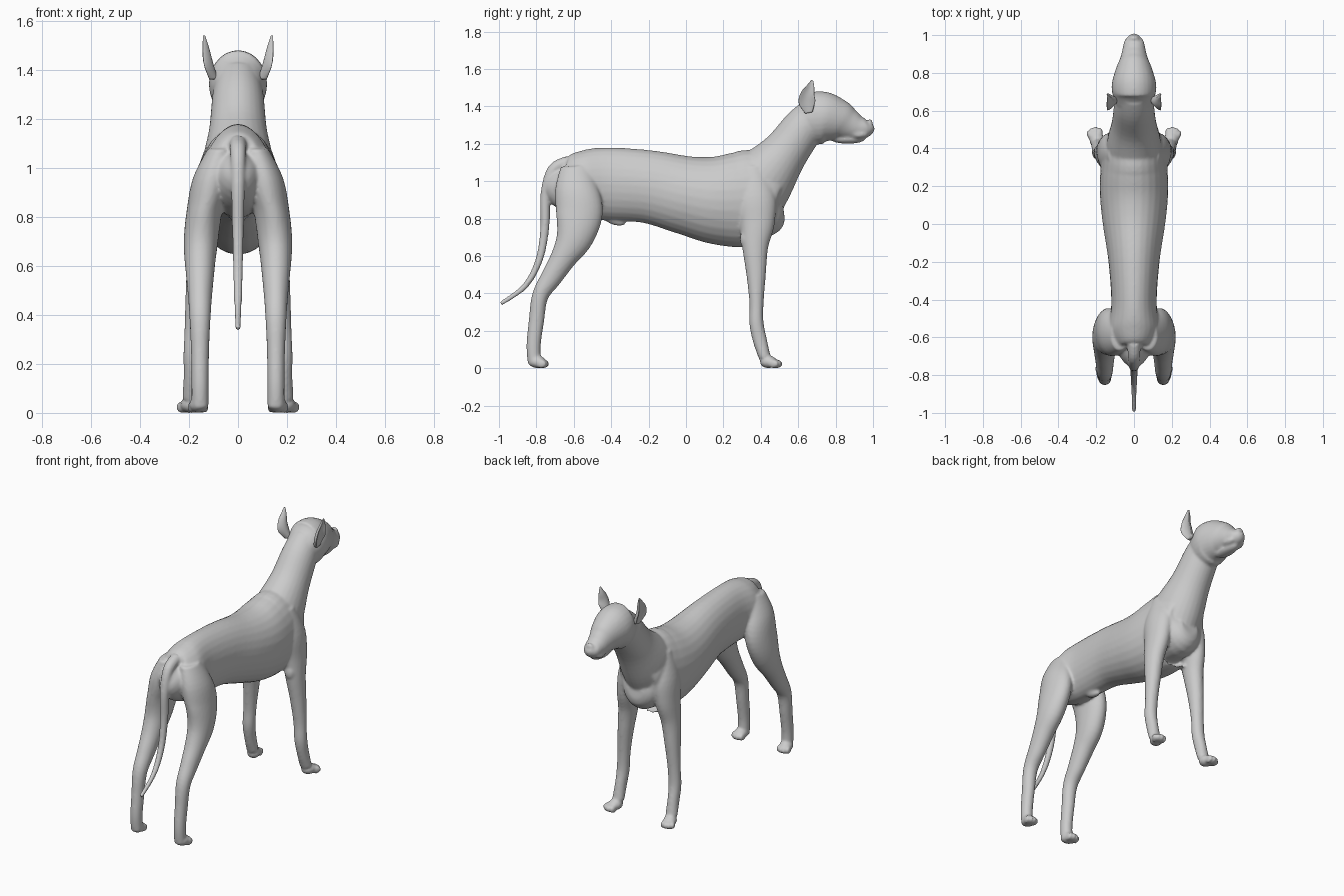
import bpy
import bmesh
import math
from mathutils import Matrix, Vector

cube = bpy.data.objects.get("Cube")
if cube:
    bpy.data.objects.remove(cube, do_unlink=True)

coat = bpy.data.materials.new("coat_grey")
coat.use_nodes = True
coat.diffuse_color = (0.6, 0.6, 0.6, 1)
shader = coat.node_tree.nodes["Principled BSDF"]
shader.inputs["Base Color"].default_value = coat.diffuse_color


def spline(rows, steps=5):
    """Catmull-Rom interpolation of the section rows."""
    rows = [Vector(row) for row in rows]
    points = []
    for i in range(len(rows) - 1):
        before, start, end = rows[max(i - 1, 0)], rows[i], rows[i + 1]
        after = rows[min(i + 2, len(rows) - 1)]
        leave, arrive = (end - before) / 2, (after - start) / 2
        for k in range(steps):
            t = k / steps
            points.append(start + leave * t
                          + ((end - start) * 3 - leave * 2 - arrive) * t ** 2
                          + ((start - end) * 2 + leave + arrive) * t ** 3)
    return points + [rows[-1]]


def loft(mesh, rows, centre_x, side=1, curl=0, sides=28):
    """Skin along a path of (y, z, half depth, half width), square to the path."""
    points = spline(rows)
    rings = []
    for i, (y, z, depth, width) in enumerate(points):
        ahead = points[min(i + 1, len(points) - 1)] - points[max(i - 1, 0)]
        length = math.hypot(ahead.x, ahead.y)
        across_y, across_z = -ahead.y / length, ahead.x / length
        ring = []
        for k in range(sides):
            angle = math.tau * k / sides
            c, s = math.cos(angle), math.sin(angle)
            x = centre_x(z) + width * s + curl * depth * c * c
            ring.append(mesh.verts.new((side * x, y + depth * c * across_y,
                                        z + depth * c * across_z)))
        rings.append(ring)
    for ring, following in zip(rings, rings[1:]):
        for k in range(sides):
            n = (k + 1) % sides
            mesh.faces.new((ring[k], ring[n], following[n], following[k]))
    mesh.faces.new(rings[0])
    mesh.faces.new(rings[-1])


def blob(mesh, centre, radii, yaw=0, pitch=0):
    """Ellipsoid turned about z and x."""
    matrix = (Matrix.Translation(centre) @ Matrix.Rotation(yaw, 4, 'Z')
              @ Matrix.Rotation(pitch, 4, 'X') @ Matrix.Diagonal((*radii, 1)))
    bmesh.ops.create_uvsphere(mesh, u_segments=20, v_segments=12, radius=1, matrix=matrix)


def paw(mesh, side, x, y, yaw, reach):
    """Pad with four fanned toes."""
    blob(mesh, (side * x, y, .034), (.04, .046, .034), -side * yaw)
    for i in (-1.5, -.5, .5, 1.5):
        lateral, forward = i * .019, reach - abs(i) * .01
        toe_x = x + lateral * math.cos(yaw) + forward * math.sin(yaw)
        toe_y = y - lateral * math.sin(yaw) + forward * math.cos(yaw)
        blob(mesh, (side * toe_x, toe_y, .023), (.0135, .03, .024), -side * (yaw + i * .13))


def finish(mesh, name):
    """Turn the built mesh into a smooth named object."""
    bmesh.ops.recalc_face_normals(mesh, faces=mesh.faces)
    for face in mesh.faces:
        face.smooth = True
    data = bpy.data.meshes.new(name)
    mesh.to_mesh(data)
    mesh.free()
    data.materials.append(coat)
    part = bpy.data.objects.new(name, data)
    bpy.context.scene.collection.objects.link(part)
    return part


# Sideways position of each part by height
def middle(z):
    return 0


def hind_leg_x(z):
    return .155 - .36 * max(0, z - .6) ** 2


def front_leg_x(z):
    return .19 - .09 * z * z


def ear_x(z):
    return .1 + .22 * (z - 1.365)


TRUNK = [
    (-.71, 1.03, .05, .04), (-.67, 1, .135, .09), (-.56, .985, .18, .135),
    (-.42, .985, .195, .12), (-.2, .97, .195, .135), (0, .925, .21, .165),
    (.15, .9, .235, .18), (.28, .9, .255, .178), (.38, .91, .25, .165),
    (.47, .86, .17, .13), (.52, .86, .06, .06),
]
NECK = [
    (.32, .9, .2, .15), (.42, 1.02, .17, .145), (.53, 1.155, .125, .118),
    (.63, 1.29, .11, .105), (.7, 1.37, .09, .09),
]
HEAD = [
    (.62, 1.34, .08, .09), (.68, 1.335, .137, .112), (.74, 1.342, .136, .118),
    (.82, 1.325, .11, .096), (.87, 1.304, .086, .075), (.92, 1.286, .067, .062),
    (.97, 1.285, .047, .05), (1, 1.3, .018, .02),
]
HIND_LEG = [
    (-.59, 1.08, .08, .05), (-.585, .96, .115, .075), (-.57, .83, .125, .073),
    (-.595, .7, .1, .07), (-.655, .59, .07, .06), (-.72, .485, .057, .05),
    (-.78, .385, .044, .043), (-.8, .25, .041, .037), (-.815, .12, .038, .035),
    (-.81, .02, .035, .035),
]
FRONT_LEG = [
    (.36, 1.08, .06, .05), (.37, .92, .11, .072), (.38, .78, .095, .064),
    (.37, .65, .07, .055), (.375, .5, .052, .046), (.377, .35, .038, .039),
    (.377, .24, .038, .038), (.395, .15, .038, .034), (.42, .06, .032, .037),
]
EAR = [
    (.657, 1.365, .02, .018), (.647, 1.42, .044, .013), (.65, 1.46, .039, .011),
    (.664, 1.5, .024, .009), (.675, 1.54, .005, .004),
]
# Tail path, tapering evenly to the tip
TAIL_PATH = [(-.63, 1.1), (-.71, 1.06), (-.75, .93), (-.755, .75),
             (-.785, .58), (-.86, .44), (-.99, .345)]
TAIL = [(y, z, .036 - .004 * i, .036 - .004 * i) for i, (y, z) in enumerate(TAIL_PATH)]

# Body in one fused skin
skin = bmesh.new()
for rows in (TRUNK, NECK, HEAD, TAIL):
    loft(skin, rows, middle)
blob(skin, (0, -.385, .795), (.026, .065, .028), pitch=-.35)  # belly sheath
blob(skin, (0, .983, 1.312), (.026, .016, .02))  # nose
blob(skin, (0, .865, 1.226), (.042, .095, .026))  # lower jaw
for side in (1, -1):
    loft(skin, HIND_LEG, hind_leg_x, side)
    loft(skin, FRONT_LEG, front_leg_x, side)
    paw(skin, side, .16, -.795, .1, .038)
    paw(skin, side, .195, .44, .3, .052)
    blob(skin, (side * .15, .318, .69), (.035, .03, .05))  # elbow
    blob(skin, (side * .055, .795, 1.418), (.024, .032, .016), pitch=-.5)  # brow
    blob(skin, (side * .034, .925, 1.252), (.026, .05, .024))  # lip
body = finish(skin, "dog_body")
fuse = body.modifiers.new("fuse", 'REMESH')
fuse.mode = 'VOXEL'
fuse.voxel_size = .008
fuse.use_smooth_shade = True
soften = body.modifiers.new("soften", 'SMOOTH')
soften.factor = .5
soften.iterations = 6

# Ears and eyes
for side, label in ((1, "left"), (-1, "right")):
    shell = bmesh.new()
    loft(shell, EAR, ear_x, side, curl=.55)
    finish(shell, label + "_ear")
    ball = bmesh.new()
    blob(ball, (side * .068, .818, 1.392), (.014, .017, .012), yaw=side * .4)
    finish(ball, label + "_eye")
